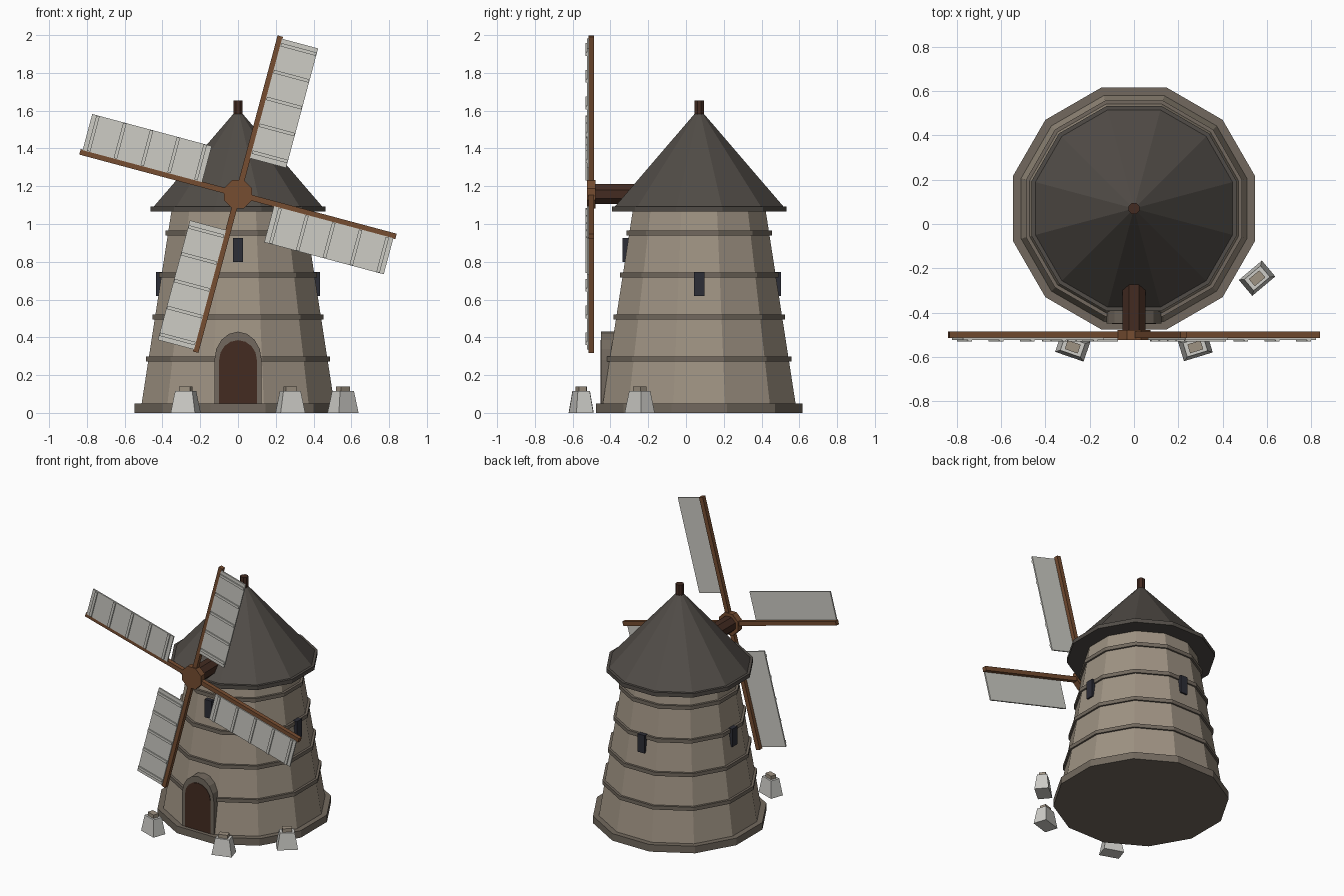
import bpy, math
from mathutils import Matrix, Vector

if "Cube" in bpy.data.objects:
    bpy.data.objects.remove(bpy.data.objects["Cube"])


def material(name, rgb):
    m = bpy.data.materials.new(name)
    lin = [((c / 255 + 0.055) / 1.055) ** 2.4 for c in rgb]
    m.diffuse_color = (*lin, 1)
    m.use_nodes = True
    m.node_tree.nodes["Principled BSDF"].inputs["Base Color"].default_value = m.diffuse_color
    return m


WALL = material("warm_stone", (158, 146, 130))
TRIM = material("dark_stone", (114, 105, 94))
ROOF = material("slate", (81, 76, 71))
WOOD = material("brown_wood", (118, 77, 49))
DARK = material("dark_wood", (67, 43, 33))
GLASS = material("window_dark", (44, 45, 54))
CLOTH = material("pale_cloth", (205, 204, 197))
ROCK = material("pale_stone", (205, 204, 199))

CY = 0.07            # tower axis in y
HUB_Z = 1.158        # height of the sail axle


def make(name, verts, faces, mat, matrix=None):
    me = bpy.data.meshes.new(name)
    me.from_pydata(verts, [], faces)
    if matrix:
        me.transform(matrix)
    me.materials.append(mat)
    ob = bpy.data.objects.new(name, me)
    bpy.context.collection.objects.link(ob)
    return ob


def loft(name, rings, mat, matrix=None):
    """Skin a stack of equal-length point rings and cap both ends."""
    n = len(rings[0])
    verts = [p for r in rings for p in r]
    faces = [list(range(n))[::-1], [len(verts) - n + i for i in range(n)]]
    for k in range(len(rings) - 1):
        for i in range(n):
            j = (i + 1) % n
            faces.append([k * n + i, k * n + j, (k + 1) * n + j, (k + 1) * n + i])
    return make(name, verts, faces, mat, matrix)


def turned(name, sides, profile, mat, matrix):
    """Polygonal turned solid; profile is (flat-to-centre distance, height)."""
    k = 1 / math.cos(math.pi / sides)
    rings = []
    for r, z in profile:
        rings.append([(r * k * math.cos(2 * math.pi * (i + 0.5) / sides),
                       r * k * math.sin(2 * math.pi * (i + 0.5) / sides), z)
                      for i in range(sides)])
    return loft(name, rings, mat, matrix)


def box(name, lo, hi, mat, matrix=None):
    rings = [[(lo[0], lo[1], z), (hi[0], lo[1], z), (hi[0], hi[1], z), (lo[0], hi[1], z)]
             for z in (lo[2], hi[2])]
    return loft(name, rings, mat, matrix)


def wall_radius(z):
    return 0.51 + (0.352 - 0.51) * (z - 0.05) / 1.02


# Tower, plinth and stone bands
axis = Matrix.Translation((0, CY, 0))
turned("plinth", 12, [(0.547, 0), (0.547, 0.05)], TRIM, axis)
turned("tower_wall", 12, [(wall_radius(0.04), 0.04), (wall_radius(1.08), 1.08)], WALL, axis)
for i, z in enumerate((0.285, 0.508, 0.731, 0.953)):
    r = wall_radius(z) + 0.014
    turned(f"stone_band_{i + 1}", 12, [(r, z - 0.013), (r, z + 0.013)], TRIM, axis)

# Roof with brim and finial
turned("roof_brim", 12, [(0.463, 1.065), (0.463, 1.093)], ROOF, axis)
turned("roof_cone", 12, [(0.448, 1.09), (0.006, 1.605)], ROOF, axis)
turned("finial", 8, [(0.025, 1.56), (0.025, 1.655)], DARK, axis)


# Arched doorway
def arch(name, half, base, spring, rise, y0, y1, mat):
    outline = [(half, base)]
    outline += [(half * math.cos(math.pi * i / 8), spring + rise * math.sin(math.pi * i / 8))
                for i in range(9)]
    outline += [(-half, base)]
    return loft(name, [[(x, y, z) for x, z in outline] for y in (y1, y0)], mat)


arch("door_frame", 0.125, 0.05, 0.28, 0.15, -0.449, -0.36, TRIM)
arch("door", 0.1, 0.05, 0.28, 0.105, -0.452, -0.40, DARK)

# Windows: a high one over the door, lower ones on the other three sides
for name, angle, z0, dist in (("front_window", 0, 0.80, 0.405), ("right_window", 90, 0.62, 0.433),
                              ("back_window", 180, 0.62, 0.433), ("left_window", 270, 0.62, 0.433)):
    box(name, (-0.027, -dist, z0), (0.027, -dist + 0.06, z0 + 0.127), GLASS,
        axis @ Matrix.Rotation(math.radians(angle), 4, 'Z'))

# Axle and hub, turned along y
along_y = Matrix.Translation((0, 0, HUB_Z)) @ Matrix.Rotation(math.pi / 2, 4, 'X')
turned("axle", 8, [(0.053, 0.1), (0.053, 0.485)], DARK, along_y)
turned("hub", 8, [(0.075, 0.478), (0.075, 0.523)], WOOD, along_y)

# Four blades: spar, cloth and raised battens, built pointing up
for b in range(4):
    m = Matrix.Translation((0, 0, HUB_Z)) @ Matrix.Rotation(math.radians(15 + 90 * b), 4, 'Y')
    box(f"spar_{b + 1}", (-0.015, -0.516, 0), (0.015, -0.486, 0.866), WOOD, m)
    box(f"sail_{b + 1}", (0.012, -0.523, 0.20), (0.21, -0.513, 0.855), CLOTH, m)
    for s in range(5):
        z = 0.235 + s * 0.147
        box(f"batten_{b + 1}_{s + 1}", (0.015, -0.531, z - 0.009), (0.208, -0.522, z + 0.009),
            CLOTH, m)

# Loose tapered marker stones with small caps
for i, (x, y, angle) in enumerate(((-0.277, -0.555, -19), (0.277, -0.555, 17), (0.556, -0.245, 40))):
    m = Matrix.Translation((x, y, 0)) @ Matrix.Rotation(math.radians(angle), 4, 'Z')
    rings = [[(sx * w, sy * d, z) for sx, sy in ((-1, -1), (1, -1), (1, 1), (-1, 1))]
             for w, d, z in ((0.068, 0.047, 0), (0.048, 0.033, 0.115))]
    loft(f"marker_stone_{i + 1}", rings, ROCK, m)
    box(f"marker_cap_{i + 1}", (-0.031, -0.021, 0.11), (0.031, 0.021, 0.14), WALL, m)

# Consistent outward normals
import bmesh
for ob in bpy.context.collection.objects:
    bm = bmesh.new()
    bm.from_mesh(ob.data)
    bmesh.ops.recalc_face_normals(bm, faces=bm.faces)
    bm.to_mesh(ob.data)
    bm.free()
